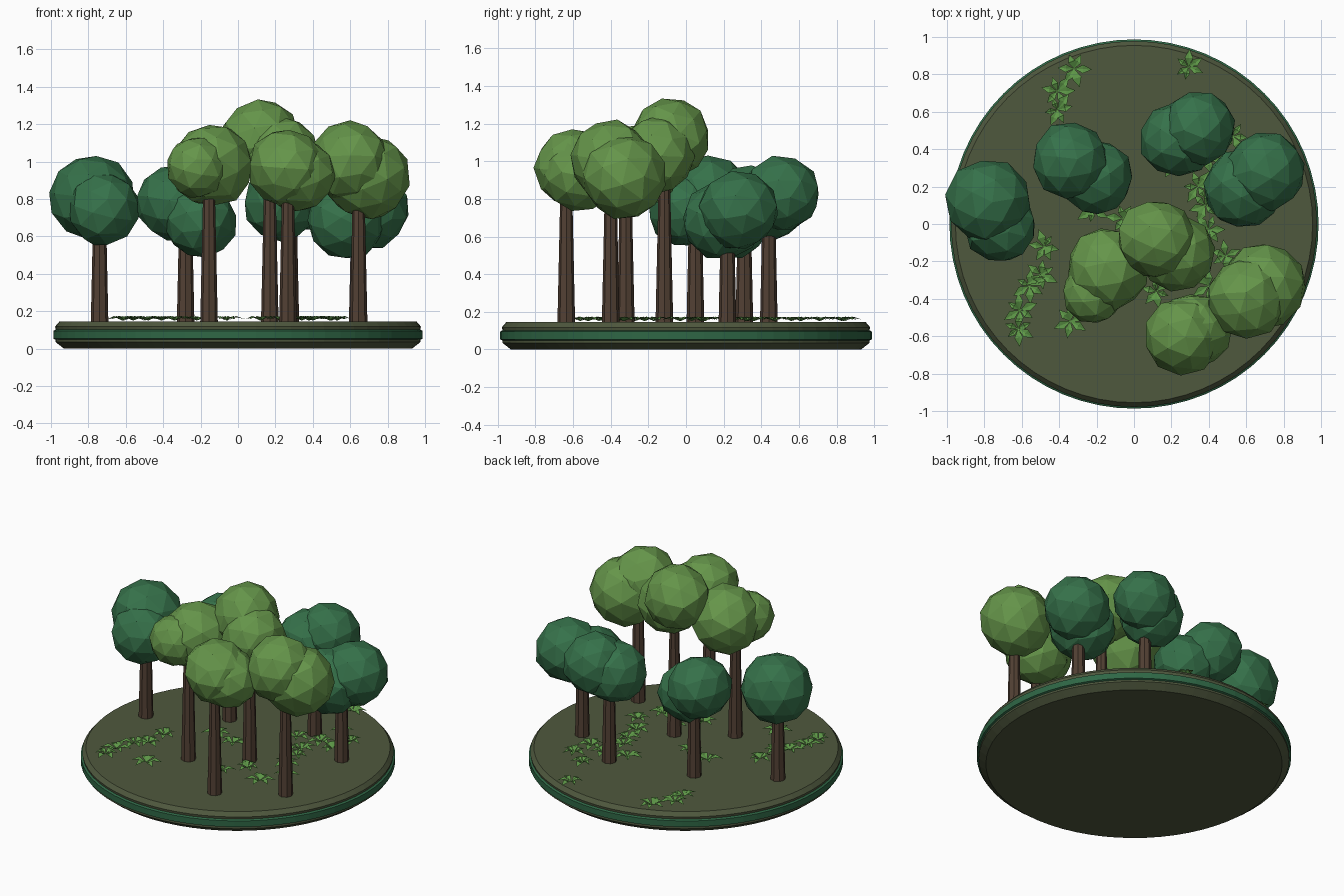
import bpy, bmesh, math, random
from mathutils import Vector, Matrix

if "Cube" in bpy.data.objects:
    bpy.data.objects.remove(bpy.data.objects["Cube"])

random.seed(4)


def material(name, rgb):
    m = bpy.data.materials.new(name)
    m.diffuse_color = (*rgb, 1)
    m.use_nodes = True
    m.node_tree.nodes["Principled BSDF"].inputs["Base Color"].default_value = m.diffuse_color
    return m


OLIVE = material("olive_soil", (0.078, 0.098, 0.048))
RING = material("ring_green", (0.028, 0.135, 0.06))
BARK = material("bark_brown", (0.085, 0.052, 0.034))
DARK = material("dark_foliage", (0.036, 0.165, 0.068))
LIGHT = material("light_foliage", (0.13, 0.30, 0.068))
LEAF = material("leaf_green", (0.11, 0.31, 0.063))


def finish(name, bm, mats):
    bmesh.ops.recalc_face_normals(bm, faces=bm.faces)
    me = bpy.data.meshes.new(name)
    bm.to_mesh(me)
    bm.free()
    for m in mats:
        me.materials.append(m)
    ob = bpy.data.objects.new(name, me)
    bpy.context.collection.objects.link(ob)
    return ob


# Round base: lathed profile with a green band
profile = [(0.93, 0), (0.975, 0.035), (0.975, 0.048), (0.987, 0.053), (0.987, 0.095),
           (0.975, 0.102), (0.978, 0.118), (0.955, 0.145)]
SEG = 64
bm = bmesh.new()
rings = [[bm.verts.new((r * math.cos(2 * math.pi * i / SEG),
                        r * math.sin(2 * math.pi * i / SEG), z)) for i in range(SEG)]
         for r, z in profile]
for k in range(len(rings) - 1):
    for i in range(SEG):
        j = (i + 1) % SEG
        f = bm.faces.new((rings[k][i], rings[k][j], rings[k + 1][j], rings[k + 1][i]))
        f.material_index = 1 if k in (2, 3, 4) else 0
bm.faces.new(rings[0])
bm.faces.new(rings[-1])
finish("base", bm, [OLIVE, RING])


# Tapered trunk
def trunk(name, x, y, top):
    bm = bmesh.new()
    h = top - 0.14
    bmesh.ops.create_cone(bm, cap_ends=True, segments=8, radius1=0.047,
                          radius2=0.047 - 0.022 * h, depth=h,
                          matrix=Matrix.Translation((x, y, 0.14 + h / 2)))
    finish(name, bm, [BARK])


# Faceted crown from overlapping, slightly uneven balls
def crown(name, balls, mat):
    bm = bmesh.new()
    for x, y, z, r in balls:
        turn = Matrix.Rotation(random.uniform(0, 6), 4, 'Z') @ Matrix.Rotation(random.uniform(0, 1), 4, 'X')
        new = bmesh.ops.create_icosphere(bm, subdivisions=2, radius=r * 1.04, matrix=turn)["verts"]
        for v in new:
            v.co = v.co * random.uniform(0.96, 1.03) + Vector((x, y, z))
    finish(name, bm, [mat])


# Each tree: trunk x, trunk y, foliage colour, balls (x, y, z, radius)
trees = [
    (-0.74, 0.05, DARK, [(-0.78, 0.12, 0.81, 0.22), (-0.72, -0.01, 0.745, 0.19)]),
    (-0.28, 0.31, DARK, [(-0.34, 0.34, 0.78, 0.20), (-0.20, 0.25, 0.68, 0.19)]),
    (0.28, 0.44, DARK, [(0.23, 0.45, 0.78, 0.195), (0.34, 0.51, 0.83, 0.195)]),
    (0.64, 0.22, DARK, [(0.70, 0.28, 0.74, 0.205), (0.58, 0.19, 0.685, 0.205)]),
    (0.645, -0.40, LIGHT, [(0.60, -0.40, 1.00, 0.21), (0.69, -0.33, 0.92, 0.22)]),
    (0.267, -0.636, LIGHT, [(0.26, -0.60, 0.97, 0.20), (0.32, -0.57, 0.93, 0.195)]),
    (0.17, -0.115, LIGHT, [(0.12, -0.08, 1.12, 0.205), (0.23, -0.16, 1.03, 0.20)]),
    (-0.155, -0.32, LIGHT, [(-0.14, -0.24, 0.98, 0.215), (-0.22, -0.37, 0.97, 0.16)]),
]
for n, (x, y, mat, balls) in enumerate(trees, 1):
    trunk(f"trunk_{n}", x, y, balls[0][2])
    crown(f"crown_{n}", balls, mat)

# Ground plants: stars of arched leaves
spots = [(-0.32, 0.83), (-0.41, 0.71), (-0.41, 0.61), (0.29, 0.84),
         (-0.48, -0.12), (-0.50, -0.27), (-0.56, -0.33), (-0.61, -0.46), (-0.62, -0.56),
         (-0.34, -0.52), (-0.22, 0.08), (-0.06, 0.03), (0.12, -0.36), (0.23, -0.22),
         (0.40, -0.33), (0.49, -0.17), (0.40, -0.03), (0.38, 0.10), (0.34, 0.20),
         (0.22, 0.33), (0.38, 0.36), (0.50, 0.32), (0.53, 0.47), (0.40, 0.56)]
bm = bmesh.new()
for x, y in spots:
    spin = random.uniform(0, 6.28)
    for k in range(6):
        a = spin + k * math.pi / 3 + random.uniform(-0.2, 0.2)
        size = random.uniform(0.07, 0.105)

        def point(along, side, z):
            c, s = math.cos(a), math.sin(a)
            return bm.verts.new((x + size * (along * c - side * s),
                                 y + size * (along * s + side * c), z))
        root, tip = point(0, 0, 0.150), point(1, 0, 0.158)
        mid = point(0.5, 0, 0.168)
        for side in (-0.24, 0.24):
            edge = point(0.5, side, 0.174)
            bm.faces.new((root, mid, edge))
            bm.faces.new((mid, tip, edge))
finish("ground_plants", bm, [LEAF])
